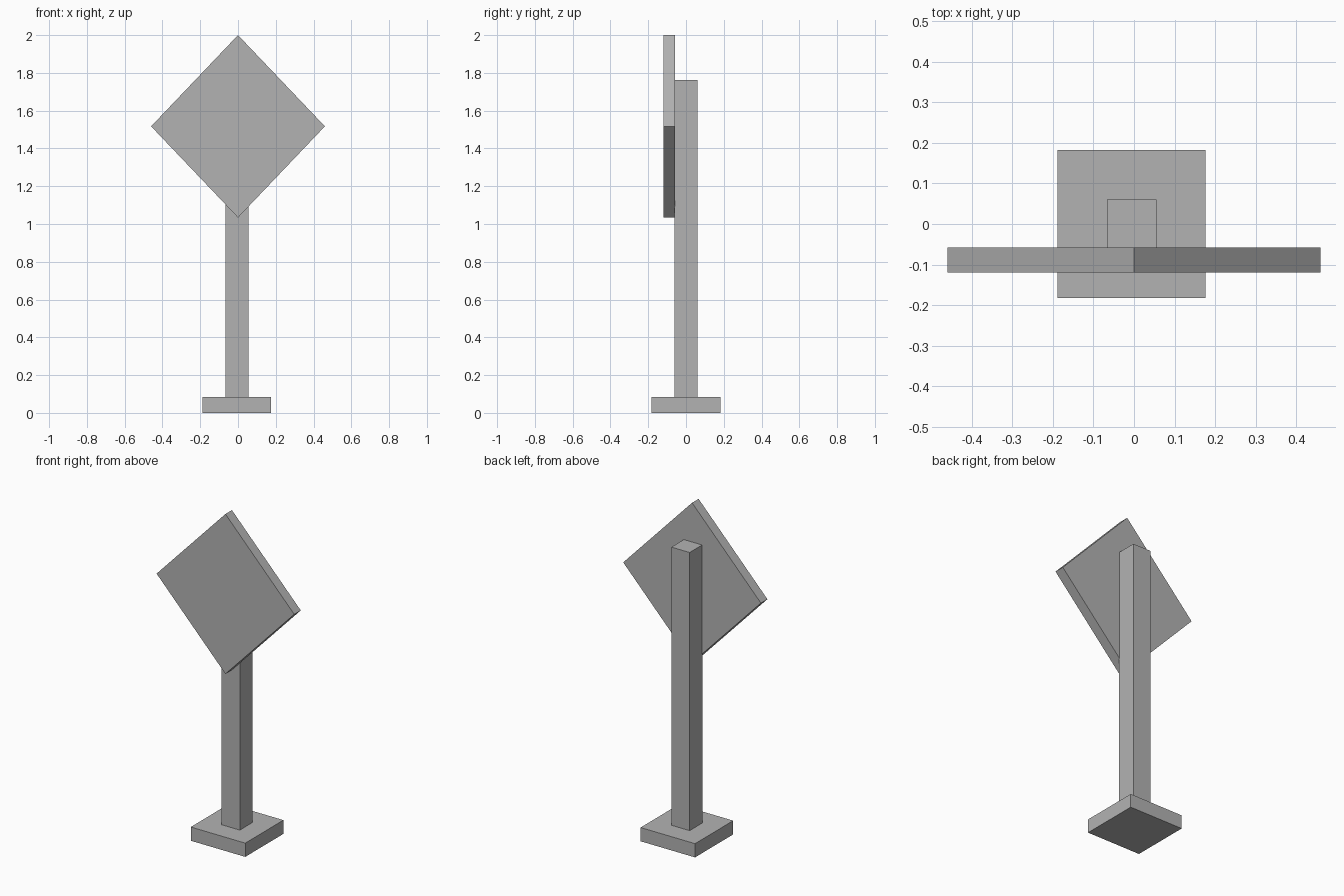
import bpy
import bmesh

default_cube = bpy.data.objects.get("Cube")
if default_cube:
    bpy.data.objects.remove(default_cube, do_unlink=True)

# One plain grey for the whole sign
grey = bpy.data.materials.new("plain grey")
grey.use_nodes = True
colour = (0.45, 0.45, 0.45, 1)
grey.diffuse_color = colour
grey.node_tree.nodes["Principled BSDF"].inputs["Base Color"].default_value = colour


def add_prism(name, outline, offset):
    """Extrude a flat outline along the offset into a closed solid."""
    bm = bmesh.new()
    face = bm.faces.new([bm.verts.new(p) for p in outline])
    extruded = bmesh.ops.extrude_face_region(bm, geom=[face], use_keep_orig=True)
    moved = [v for v in extruded["geom"] if isinstance(v, bmesh.types.BMVert)]
    bmesh.ops.translate(bm, verts=moved, vec=offset)
    bmesh.ops.recalc_face_normals(bm, faces=bm.faces)
    mesh = bpy.data.meshes.new(name)
    bm.to_mesh(mesh)
    bm.free()
    mesh.materials.append(grey)
    obj = bpy.data.objects.new(name, mesh)
    bpy.context.collection.objects.link(obj)
    return obj


def add_upright(name, half, bottom, top):
    """Square block standing a little to the right of the centre line."""
    x = -0.006
    outline = [(x + sx * half, sy * half, bottom)
               for sx, sy in ((-1, -1), (1, -1), (1, 1), (-1, 1))]
    return add_prism(name, outline, (0, 0, top - bottom))


# Foot and post
add_upright("base", 0.182, 0, 0.083)
add_upright("post", 0.061, 0.083, 1.763)

# Diamond sign board on the front of the post
front, back = -0.12, -0.058
mid, half_width, half_height = 1.517, 0.46, 0.483
add_prism("sign_board",
          [(0, front, mid + half_height), (half_width, front, mid),
           (0, front, mid - half_height), (-half_width, front, mid)],
          (0, back - front, 0))
